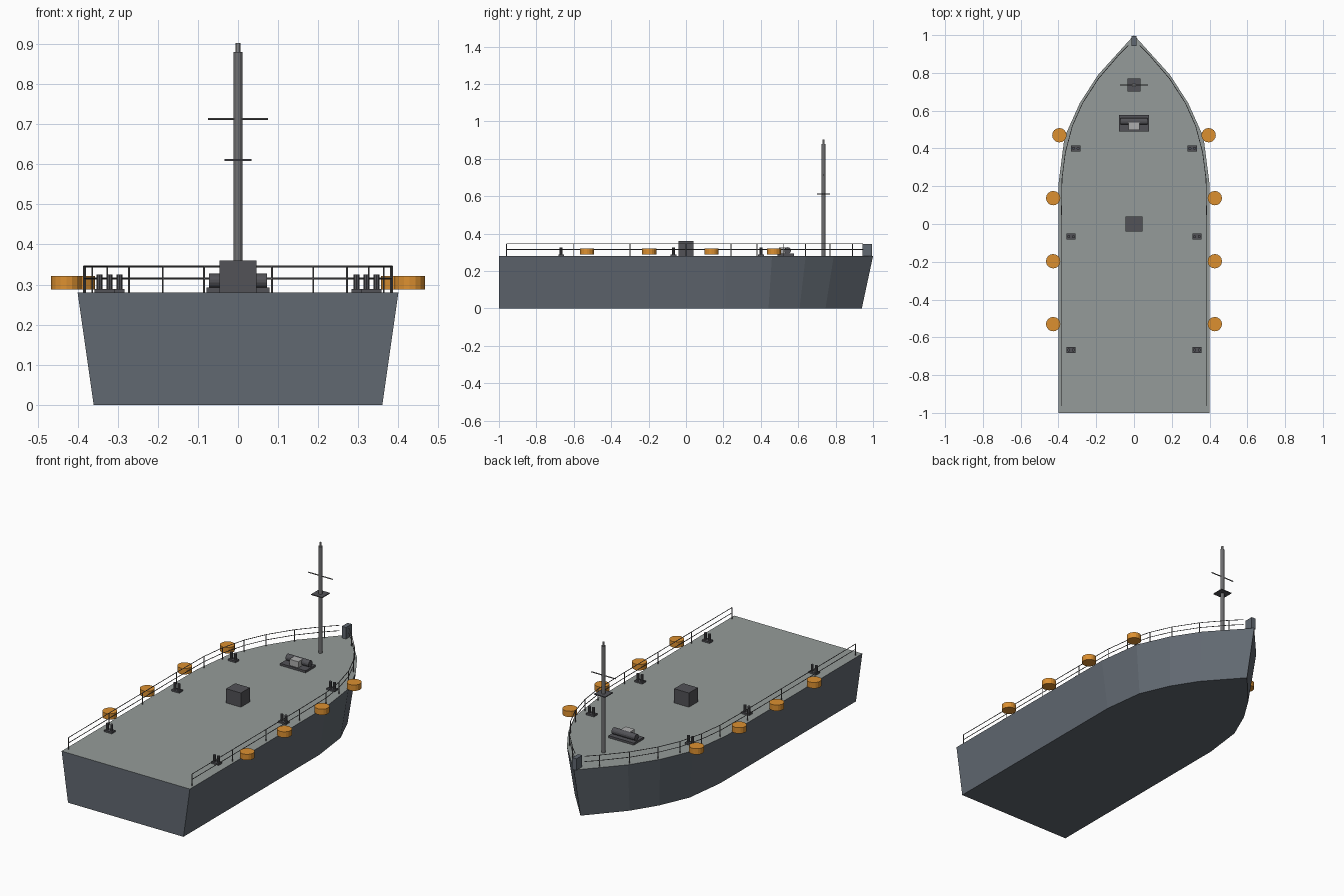
import bpy, bmesh
from mathutils import Vector

if "Cube" in bpy.data.objects:
    bpy.data.objects.remove(bpy.data.objects["Cube"])

DECK = 0.28


def mat(name, r, g, b):
    m = bpy.data.materials.new(name)
    m.diffuse_color = (r, g, b, 1)
    m.use_nodes = True
    m.node_tree.nodes["Principled BSDF"].inputs["Base Color"].default_value = m.diffuse_color
    return m


HULL = mat("hull_grey", 0.12, 0.14, 0.165)
DECKM = mat("deck_grey", 0.30, 0.33, 0.32)
DARK = mat("dark_metal", 0.085, 0.085, 0.095)
STEEL = mat("steel", 0.16, 0.16, 0.165)
LIGHT = mat("light_metal", 0.42, 0.42, 0.42)
ORANGE = mat("orange", 0.72, 0.28, 0.03)


def box(name, x, y, z, m):
    """Box from (min, max) pairs per axis."""
    size = [b - a for a, b in (x, y, z)]
    mid = [(a + b) / 2 for a, b in (x, y, z)]
    bpy.ops.mesh.primitive_cube_add(size=1, location=mid)
    o = bpy.context.object
    o.name = name
    o.scale = size
    o.data.materials.append(m)
    return o


def rod(name, a, b, r, m, sides=8):
    """Cylinder between two points."""
    a, b = Vector(a), Vector(b)
    d = b - a
    bpy.ops.mesh.primitive_cylinder_add(vertices=sides, radius=r, depth=d.length, location=(a + b) / 2)
    o = bpy.context.object
    o.name = name
    o.rotation_euler = d.to_track_quat('Z', 'Y').to_euler()
    o.data.materials.append(m)
    return o


# Hull: deck outline joined to a narrower, raked bottom outline
half = [(0.40, -1.0), (0.40, 0.21), (0.368, 0.46), (0.287, 0.64), (0.19, 0.79), (0.0, 1.0)]
outline = half + [(-x, y) for x, y in half[-2::-1]]
bm = bmesh.new()
top = [bm.verts.new((x, y, DECK)) for x, y in outline]
low = [bm.verts.new((x * 0.9, y - 0.06 * max(0, (y - 0.21) / 0.79), 0)) for x, y in outline]
n = len(outline)
for i in range(n):
    j = (i + 1) % n
    bm.faces.new((low[i], low[j], top[j], top[i]))
bm.faces.new(low[::-1])
deck = bm.faces.new(top)
deck.material_index = 1
bmesh.ops.recalc_face_normals(bm, faces=bm.faces)
me = bpy.data.meshes.new("hull")
bm.to_mesh(me)
bm.free()
me.materials.append(HULL)
me.materials.append(DECKM)
bpy.context.collection.objects.link(bpy.data.objects.new("hull", me))

# Bow post and central deck hatch
box("bow_post", (-0.013, 0.013), (0.943, 0.995), (DECK, 0.345), HULL)
box("deck_house", (-0.046, 0.046), (-0.04, 0.04), (DECK, 0.36), DARK)

# Mast with platform, yard and lamp
MY = 0.735
rod("mast", (0, MY, DECK), (0, MY, 0.88), 0.011, STEEL, 12)
rod("mast_lamp", (0, MY, 0.88), (0, MY, 0.902), 0.006, LIGHT)
box("mast_platform", (-0.034, 0.034), (MY - 0.034, MY + 0.034), (0.608, 0.613), DARK)
rod("mast_yard", (-0.075, MY, 0.713), (0.075, MY, 0.713), 0.003, STEEL)

# Windlass
box("windlass_base", (-0.079, 0.079), (0.489, 0.578), (DECK, 0.292), DARK)
box("windlass_motor", (-0.028, 0.028), (0.497, 0.547), (0.292, 0.326), LIGHT)
rod("windlass_drum", (-0.072, 0.543, 0.309), (0.072, 0.543, 0.309), 0.018, DARK, 14)


def outline_x(y):
    """Half width of the deck at y."""
    for (x0, y0), (x1, y1) in zip(half, half[1:]):
        if y <= y1:
            return x0 + (x1 - x0) * (y - y0) / (y1 - y0)
    return 0


rail_y = [-0.96, -0.6, -0.3, 0, 0.24, 0.38, 0.52, 0.64, 0.77, 0.89]
for s in (-1, 1):
    # Mooring bollards
    for x, y in [(0.308, 0.40), (0.333, -0.067), (0.333, -0.667)]:
        x *= s
        box("bollard_base", (x - 0.0245, x + 0.0245), (y - 0.016, y + 0.016), (DECK, 0.289), DARK)
        for d in (-0.0125, 0.0125):
            rod("bollard_post", (x + d, y, 0.285), (x + d, y, 0.325), 0.008, DARK, 10)
    # Orange life floats along the sides
    for x, y in [(0.395, 0.47), (0.428, 0.137), (0.428, -0.197), (0.428, -0.53)]:
        rod("life_float", (s * x, y, 0.288), (s * x, y, 0.321), 0.038, ORANGE, 16)
    # Guard rail
    pts = [(s * (outline_x(y) - 0.015), y) for y in rail_y]
    for x, y in pts:
        rod("rail_post", (x, y, DECK), (x, y, 0.345), 0.0025, STEEL, 6)
    path = pts + [(s * 0.03, 0.945)]
    for z in (0.315, 0.345):
        for (x0, y0), (x1, y1) in zip(path, path[1:]):
            rod("guard_rail", (x0, y0, z), (x1, y1, z), 0.002, STEEL, 6)
